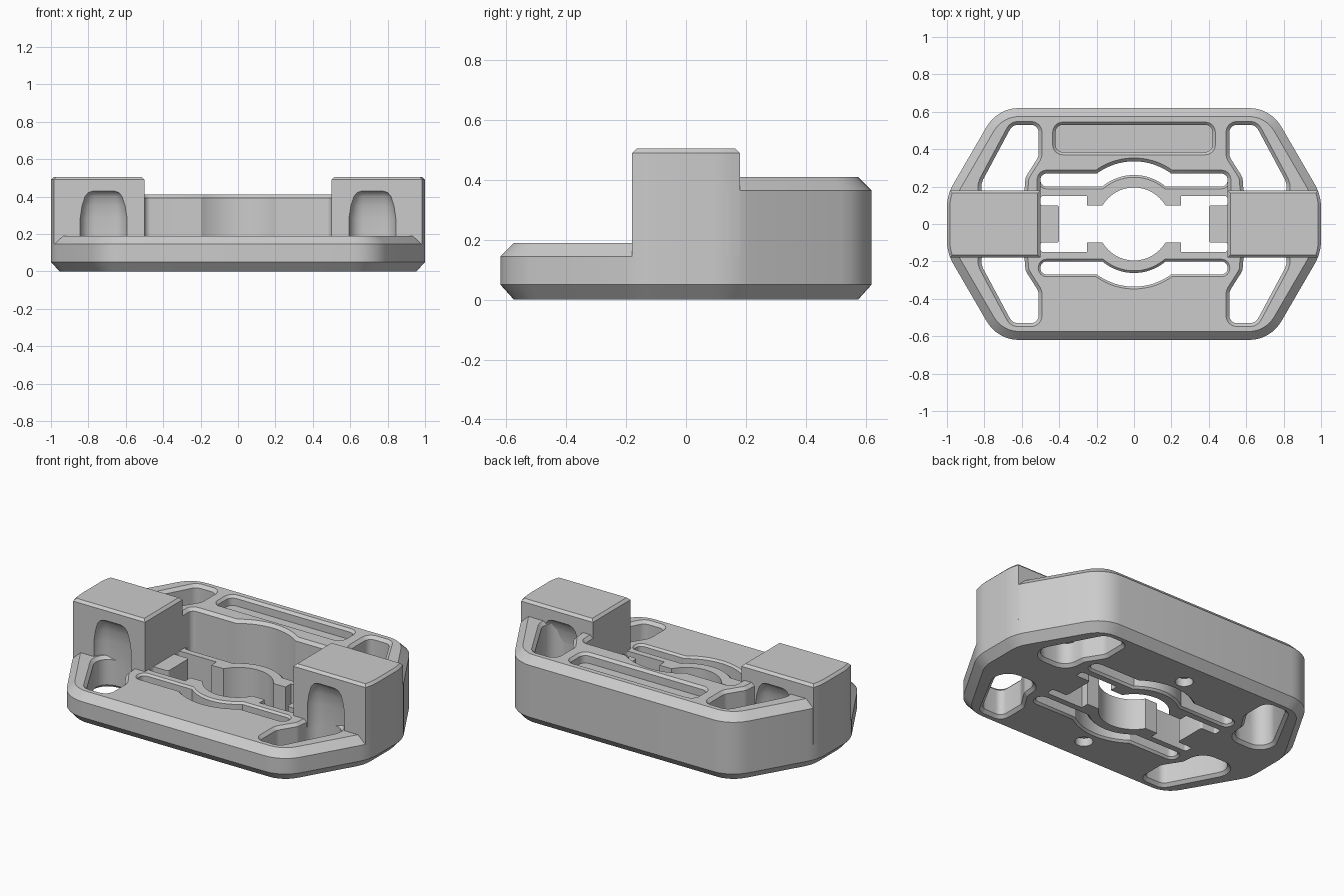
import bpy, bmesh, math
from mathutils import Vector

if "Cube" in bpy.data.objects:
    bpy.data.objects.remove(bpy.data.objects["Cube"])

grey = bpy.data.materials.new("plain grey")
grey.use_nodes = True
grey.diffuse_color = (0.6, 0.6, 0.6, 1)
grey.node_tree.nodes["Principled BSDF"].inputs["Base Color"].default_value = (0.6, 0.6, 0.6, 1)


def rounded(points, steps=6):
    """Counter-clockwise polygon of (x, y, radius) with its corners rounded."""
    out = []
    for i, (x, y, r) in enumerate(points):
        p = Vector((x, y))
        if r == 0:
            out.append(p)
            continue
        a = (Vector(points[i - 1][:2]) - p).normalized()
        b = (Vector(points[(i + 1) % len(points)][:2]) - p).normalized()
        half = a.angle(b) / 2
        centre = p + (a + b).normalized() * r / math.sin(half)
        start, end = p + a * r / math.tan(half) - centre, p + b * r / math.tan(half) - centre
        sweep = start.angle_signed(end)
        for k in range(steps + 1):
            t = -sweep * k / steps
            out.append(centre + Vector((start.x * math.cos(t) - start.y * math.sin(t),
                                        start.x * math.sin(t) + start.y * math.cos(t))))
    return out


def offset(poly, d):
    """Polygon moved outward by d with mitred corners."""
    out = []
    for i, p in enumerate(poly):
        a = (p - poly[i - 1]).normalized()
        b = (poly[(i + 1) % len(poly)] - p).normalized()
        n = Vector((a.y, -a.x)) + Vector((b.y, -b.x))
        out.append(p + n * (2 * d / max(n.length_squared, 0.2)))
    return out


def loft(bm, poly, rings):
    """Solid through copies of the polygon at (z, outward offset)."""
    loops = [[bm.verts.new((p.x, p.y, z)) for p in offset(poly, d)] for z, d in rings]
    n = len(poly)
    for low, high in zip(loops, loops[1:]):
        for i in range(n):
            j = (i + 1) % n
            bm.faces.new((low[i], low[j], high[j], high[i]))
    bm.faces.new(loops[0][::-1])
    bm.faces.new(loops[-1])


def make(name, poly, rings):
    bm = bmesh.new()
    loft(bm, poly, rings)
    mesh = bpy.data.meshes.new(name)
    bm.to_mesh(mesh)
    bm.free()
    mesh.materials.append(grey)
    obj = bpy.data.objects.new(name, mesh)
    bpy.context.collection.objects.link(obj)
    return obj


def finish(obj, cuts):
    """Cut the openings one by one, then smooth with sharp edges kept."""
    bpy.ops.object.select_all(action="DESELECT")
    bpy.context.view_layer.objects.active = obj
    obj.select_set(True)
    for poly, rings in cuts:
        cutter = make("cutter", poly, rings)
        cutter.hide_render = True
        mod = obj.modifiers.new("cut", "BOOLEAN")
        mod.object, mod.operation, mod.solver = cutter, "DIFFERENCE", "EXACT"
        bpy.ops.object.modifier_apply(modifier=mod.name)
        bpy.data.objects.remove(cutter)
    bpy.ops.object.shade_smooth_by_angle(angle=math.radians(30))


def flip(points, sx, sy):
    """Mirror in x and/or y, keeping the counter-clockwise order."""
    out = [(p[0] * sx, p[1] * sy, *p[2:]) for p in points]
    return out[::-1] if sx * sy < 0 else out


def all_round(points):
    """One quadrant's points continued through the other three."""
    return rounded(points + flip(points, -1, 1) + flip(points, -1, -1) + flip(points, 1, -1))


def arc(r, start, end, steps=20):
    return [(r * math.cos(start + (end - start) * k / steps),
             r * math.sin(start + (end - start) * k / steps), 0) for k in range(steps + 1)]


def through(top, c):
    """Rings of a through opening with chamfered rims."""
    return [(-0.1, c), (0, c), (c, 0), (top - c, 0), (top, c), (1, c)]


# Shared outlines
LOW, HIGH, TOWER, RIM = 0.19, 0.41, 0.505, 0.045
hull = all_round([(1, 0.155, 0.25), (0.73, 0.62, 0.2)])

corner = [(0.87, 0.12, 0.08), (0.65, 0.53, 0.05), (0.51, 0.53, 0.04),
          (0.51, 0.36, 0.06), (0.58, 0.25, 0.06), (0.59, 0.12, 0.08)]

# Curved flexure slots, with a bulge around the centre
IN, OUT, R_IN, R_OUT = 0.2, 0.27, 0.262, 0.335
a_in, a_out = math.asin(IN / R_IN), math.asin(OUT / R_OUT)
outer_edge = arc(R_OUT, a_out, math.pi - a_out)
slot = ([(0.5, IN, 0.033), (0.5, OUT, 0.033)] + outer_edge
        + [(-0.5, OUT, 0.033), (-0.5, IN, 0.033)] + arc(R_IN, math.pi - a_in, a_in))

# Central opening: round bore, jaw pads and tongue clearances
opening = all_round([(0.4, 0.1, 0.015), (0.5, 0.1, 0.01), (0.5, 0.15, 0.015), (0.25, 0.15, 0),
                     (0.25, 0.1, 0)] + arc(0.195, math.asin(0.1 / 0.195), math.radians(88), 12))

# Base plate, with two blind holes underneath
base_cuts = [(opening, [(-0.1, 0), (1, 0)])]
for sy in (1, -1):
    base_cuts.append((rounded(flip(slot, 1, sy)), through(LOW, 0.012)))
    pin = [Vector((x, y + sy * 0.43)) for x, y, _ in arc(0.05, 0, math.tau * 23 / 24, 23)]
    base_cuts.append((pin, [(-0.1, 0), (0.05, 0)]))
    for sx in (1, -1):
        base_cuts.append((rounded(flip(corner, sx, sy)), through(LOW, 0.018)))
finish(make("base_plate", hull, [(0, -RIM), (0.05, 0), (LOW - RIM, 0), (LOW, -RIM)]), base_cuts)

# Raised back block with pocket and recessed front wall
back_outline = [Vector((1, 0))] + [p for p in hull if p.y > 0.12] + [Vector((-1, 0))]
pit = rounded([(-0.5, -0.3, 0), (0.5, -0.3, 0), (0.5, OUT, 0.033)] + outer_edge
              + [(-0.5, OUT, 0.033)])
pocket = rounded([(-0.42, 0.385, 0.04), (0.42, 0.385, 0.04),
                  (0.42, 0.53, 0.04), (-0.42, 0.53, 0.04)])
back_cuts = [(rounded(flip(corner, sx, 1)), through(HIGH, 0.018)) for sx in (1, -1)]
back_cuts.append((pit, through(HIGH, 0.018)))
back_cuts.append((pocket, [(HIGH - 0.06, 0), (HIGH - 0.015, 0), (HIGH, 0.015), (1, 0.015)]))
finish(make("back_block", back_outline, [(LOW - RIM, 0), (HIGH - RIM, 0), (HIGH, -RIM)]),
       back_cuts)

# End towers with arched recesses that continue the corner holes
end = sorted([(p.x, p.y) for p in hull if p.x > 0 and abs(p.y) < 0.16], key=lambda p: p[1])
tower_outline = [(0.5, -0.18), (0.983, -0.18)] + end + [(0.983, 0.18), (0.5, 0.18)]
recess = [(0.865, 0.12, 0.08), (0.8, 0.45, 0), (0.59, 0.45, 0), (0.59, 0.12, 0.08)]
arch = [(-0.1, 0), (0.28, 0), (0.35, -0.01), (0.4, -0.025), (0.42, -0.04), (0.435, -0.07)]
for label, sx in (("left", 1), ("right", -1)):
    outline = [Vector(p) for p in flip(tower_outline, sx, 1)]
    tower = make(label + "_tower", outline, [(LOW - RIM, 0), (TOWER - 0.015, 0),
                                             (TOWER, -0.015)])
    finish(tower, [(rounded(flip(recess, sx, sy)), arch) for sy in (1, -1)])
